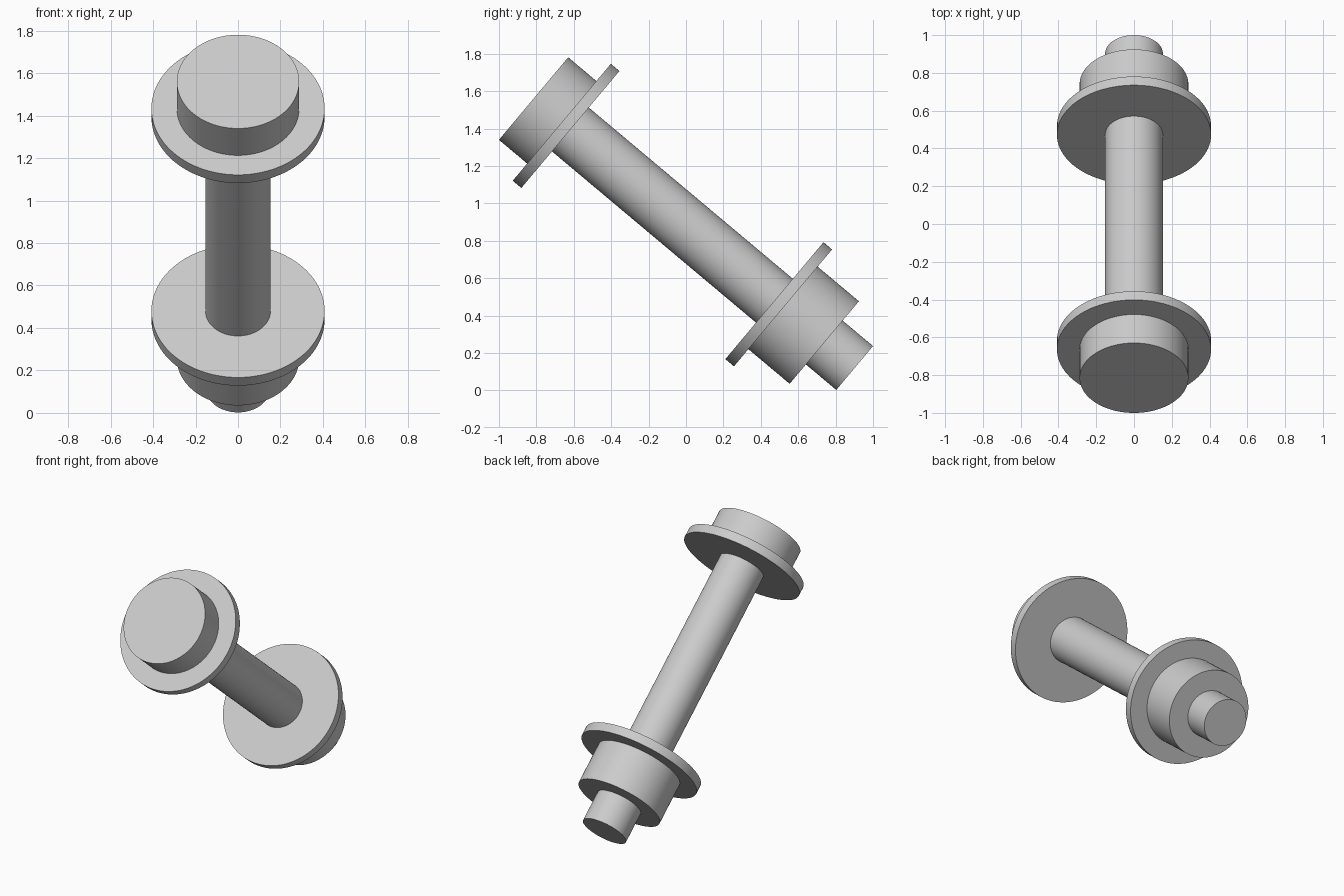
import bpy
import math
from mathutils import Vector

if "Cube" in bpy.data.objects:
    bpy.data.objects.remove(bpy.data.objects["Cube"])

# Bolt axis runs from the raised head end down towards +y
START = Vector((0, -0.815, 1.56))
ANGLE = math.radians(40)
AXIS = Vector((0, math.cos(ANGLE), -math.sin(ANGLE)))

grey = bpy.data.materials.new("steel grey")
grey.diffuse_color = (0.6, 0.6, 0.6, 1)
grey.use_nodes = True
grey.node_tree.nodes["Principled BSDF"].inputs["Base Color"].default_value = grey.diffuse_color


def cylinder(name, radius, t0, t1):
    """Cylinder on the bolt axis between two distances from the head end."""
    bpy.ops.mesh.primitive_cylinder_add(
        vertices=96, radius=radius, depth=t1 - t0,
        location=START + AXIS * (t0 + t1) / 2,
        rotation=(math.radians(50), 0, 0))
    ob = bpy.context.object
    ob.name = name
    ob.data.materials.append(grey)
    bpy.ops.object.shade_smooth_by_angle(angle=math.radians(30))


cylinder("bolt_head", 0.288, 0.0, 0.197)
cylinder("head_washer", 0.408, 0.197, 0.257)
cylinder("shaft", 0.153, 0.257, 2.241)
cylinder("nut_washer", 0.408, 1.681, 1.741)
cylinder("nut", 0.288, 1.741, 2.029)
